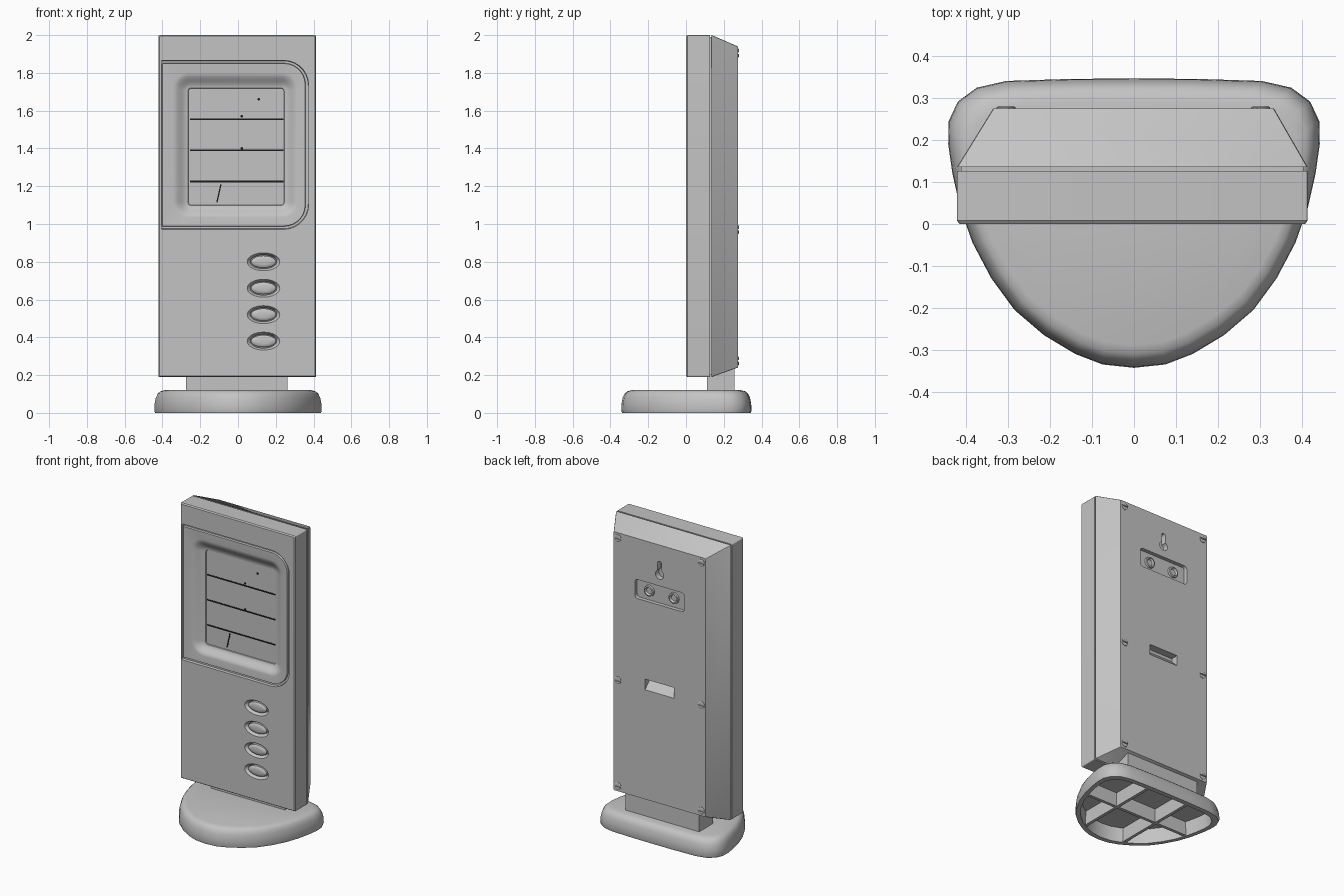
import bpy, bmesh, math
from mathutils import Vector

if "Cube" in bpy.data.objects:
    bpy.data.objects.remove(bpy.data.objects["Cube"])


def material(name, c):
    m = bpy.data.materials.new(name)
    m.diffuse_color = (c, c, c, 1)
    m.use_nodes = True
    m.node_tree.nodes["Principled BSDF"].inputs["Base Color"].default_value = m.diffuse_color
    return m


GREY = material("grey plastic", 0.55)
DARK = material("dark print", 0.01)


def finish(name, bm, mat=GREY):
    bmesh.ops.recalc_face_normals(bm, faces=bm.faces)
    me = bpy.data.meshes.new(name)
    bm.to_mesh(me)
    bm.free()
    me.materials.append(mat)
    ob = bpy.data.objects.new(name, me)
    bpy.context.collection.objects.link(ob)
    return ob


def smooth(ob, angle=35):
    for p in ob.data.polygons:
        p.use_smooth = True
    ob.data.set_sharp_from_angle(angle=math.radians(angle))
    return ob


def loft(name, loops, mat=GREY):
    """Closed skin through loops of equal point count, capped at both ends."""
    bm = bmesh.new()
    rings = [[bm.verts.new(p) for p in lp] for lp in loops]
    n = len(rings[0])
    for a, b in zip(rings, rings[1:]):
        for i in range(n):
            j = (i + 1) % n
            bm.faces.new((a[i], a[j], b[j], b[i]))
    bm.faces.new(rings[0])
    bm.faces.new(rings[-1])
    return finish(name, bm, mat)


def rrect(x0, x1, z0, z1, y, r=(0.006,) * 4, n=8):
    """Rounded rectangle; radii run bottom left, bottom right, top right, top left."""
    pts = []
    corners = [(x0, z0, 1, 1), (x1, z0, -1, 1), (x1, z1, -1, -1), (x0, z1, 1, -1)]
    for k, (cx, cz, sx, sz) in enumerate(corners):
        for i in range(n):
            a = math.pi + k * math.pi / 2 + i / (n - 1) * math.pi / 2
            pts.append(Vector((cx + sx * r[k] + r[k] * math.cos(a), y,
                               cz + sz * r[k] + r[k] * math.sin(a))))
    return pts


def ellipse(cx, cz, rx, rz, y, n=32):
    return [Vector((cx + rx * math.cos(2 * math.pi * i / n), y,
                    cz + rz * math.sin(2 * math.pi * i / n))) for i in range(n)]


def box(name, x0, x1, y0, y1, z0, z1, mat=GREY):
    def ring(z):
        return [(x0, y0, z), (x1, y0, z), (x1, y1, z), (x0, y1, z)]
    return loft(name, [ring(z0), ring(z1)], mat)


def cut(ob, cutter):
    cutter.hide_render = True
    m = ob.modifiers.new("cut", 'BOOLEAN')
    m.operation, m.solver, m.object = 'DIFFERENCE', 'EXACT', cutter
    bpy.context.view_layer.objects.active = ob
    bpy.ops.object.modifier_apply(modifier=m.name)
    bpy.data.objects.remove(cutter)


# Front housing: slab, grooved display frame, soft dish and screen in one skin
L, R, B, T = -0.422, 0.414, 0.19, 2.0
frame_r = (0.006, 0.13, 0.13, 0.006)
loops = [rrect(L, R, B, T, 0.126), rrect(L, R, B, T, 0.008),
         rrect(L + .006, R - .006, B + .006, T - .006, 0.0),
         rrect(-0.406, 0.374, 0.972, 1.866, 0.0, frame_r),
         rrect(-0.405, 0.372, 0.975, 1.864, 0.016, frame_r),
         rrect(-0.402, 0.358, 0.987, 1.852, 0.016, (0.006, .115, .115, .006)),
         rrect(-0.400, 0.355, 0.990, 1.849, 0.004, (0.006, .11, .11, .006))]
for i in range(9):
    t = i / 8
    y = 0.006 + 0.036 * (1 - math.cos(math.pi * t)) / 2
    rad = 0.085 * (1 - t) + 0.018 * t
    loops.append(rrect(-0.345 + .08 * t, 0.32 - .075 * t, 1.035 + .063 * t,
                       1.80 - .08 * t, y, (rad,) * 4))
loops.append(rrect(-0.263, 0.243, 1.10, 1.718, 0.046, (0.017,) * 4))
front = loft("front_housing", loops)

# Oval buttons set into bevelled pockets
for i, z in enumerate((0.80, 0.66, 0.52, 0.38)):
    cx = 0.135
    cut(front, loft("pocket_cutter", [
        ellipse(cx, z, 0.090, 0.050, -0.004), ellipse(cx, z, 0.070, 0.036, 0.018),
        ellipse(cx, z, 0.070, 0.036, 0.03)]))
    smooth(loft(f"button_{i + 1}", [
        ellipse(cx, z, 0.066, 0.032, 0.04), ellipse(cx, z, 0.066, 0.032, 0.010),
        ellipse(cx, z, 0.060, 0.027, 0.005), ellipse(cx, z, 0.035, 0.015, 0.002)]))
smooth(front)

# Printed lines and dots on the screen
SY = 0.046
for i, z in enumerate((1.555, 1.39, 1.225)):
    box(f"screen_line_{i + 1}", -0.255, 0.242, SY - .003, SY + .002, z - .004, z + .004, DARK)
for i, (x, z) in enumerate(((0.11, 1.66), (0.02, 1.57), (0.02, 1.40))):
    loft(f"screen_dot_{i + 1}", [ellipse(x, z, .007, .007, SY + .002, 12),
                                 ellipse(x, z, .007, .007, SY - .003, 12)], DARK)
loft("screen_slash", [[(-0.094, y, 1.21), (-0.087, y, 1.21), (-0.108, y, 1.115),
                       (-0.115, y, 1.115)] for y in (SY - .003, SY + .002)], DARK)

# Recessed seam between the housings
box("seam", L + .01, R - .01, 0.12, 0.145, B + .01, T - .01)

# Back housing: tapered shell with pockets
back = loft("back_housing", [rrect(L, R, B, T, 0.136, n=3),
                             rrect(-0.336, 0.334, 0.24, 1.94, 0.275, n=3)])
cut(back, loft("recess_cutter", [rrect(-0.18, 0.18, 1.545, 1.67, y, (0.02,) * 4)
                                 for y in (0.25, 0.30)]))
cut(back, loft("keyhole_cutter", [ellipse(0, 1.745, 0.03, 0.03, y) for y in (0.24, 0.3)]))
cut(back, loft("keyslot_cutter", [rrect(-0.014, 0.014, 1.75, 1.832, y, (0.013,) * 4)
                                  for y in (0.24, 0.3)]))
cut(back, loft("slot_cutter", [
    [(x, 0.30, 0.945), (x, 0.275, 0.96), (x, 0.225, 1.01), (x, 0.225, 1.03), (x, 0.30, 1.03)]
    for x in (-0.105, 0.105)]))
smooth(back, 25)

# Two hollow bosses inside the upper recess
for side, x in (("left", -0.09), ("right", 0.09)):
    smooth(loft(f"recess_boss_{side}", [
        ellipse(x, 1.607, r, r, y, 20) for r, y in
        ((0.037, 0.245), (0.034, 0.262), (0.026, 0.264), (0.020, 0.252))]))

# Slotted screws: a disc carrying two half domes
for x in (-0.305, 0.302):
    for z in (1.905, 0.97, 0.275):
        bm = bmesh.new()
        for start in (0, math.pi):
            arc = [(start + math.pi * (0.06 + 0.88 * i / 10)) for i in range(11)]
            rings = [[bm.verts.new((x + r * math.cos(a), y, z + r * math.sin(a))) for a in arc]
                     for r, y in ((0.023, 0.27), (0.023, 0.278), (0.018, 0.281))]
            for a, b in zip(rings, rings[1:]):
                for i in range(11):
                    j = (i + 1) % 11
                    bm.faces.new((a[i], a[j], b[j], b[i]))
            bm.faces.new(rings[0])
            bm.faces.new(rings[-1])
        finish("screw", bm)

# Neck
box("neck", -0.275, 0.262, 0.112, 0.256, 0.10, 0.235)

# Base: rounded D-shaped shell, hollow underneath
half = [(0, -.343), (.075, -.335), (.14, -.31), (.215, -.265), (.285, -.205), (.34, -.13),
        (.385, -.045), (.415, .04), (.433, .12), (.443, .19), (.442, .245), (.42, .292),
        (.375, .325), (.305, .341), (.15, .346), (0, .347)]
outline = half + [(-x, y) for x, y in half[-2:0:-1]]


def base_ring(inset, z):
    """Outline moved inwards by about the inset distance."""
    s, t = 1 - inset / 0.443, 1 - inset / 0.345
    return [Vector((x * s, y * t, z)) for x, y in outline]


smooth(loft("base", [base_ring(i, z) for i, z in (
    (0.04, 0.095), (0.035, 0.0), (0.004, 0.0), (0.0, 0.012), (0.002, 0.05), (0.008, 0.08),
    (0.018, 0.102), (0.032, 0.114), (0.055, 0.120))]), 50)

# Stiffening ribs under the base
for side, x in (("left", -0.15), ("right", 0.15)):
    box(f"base_rib_{side}", x - .01, x + .01, -0.275, 0.315, 0.004, 0.10)
box("base_rib_cross", -0.385, 0.385, 0.01, 0.03, 0.004, 0.10)
